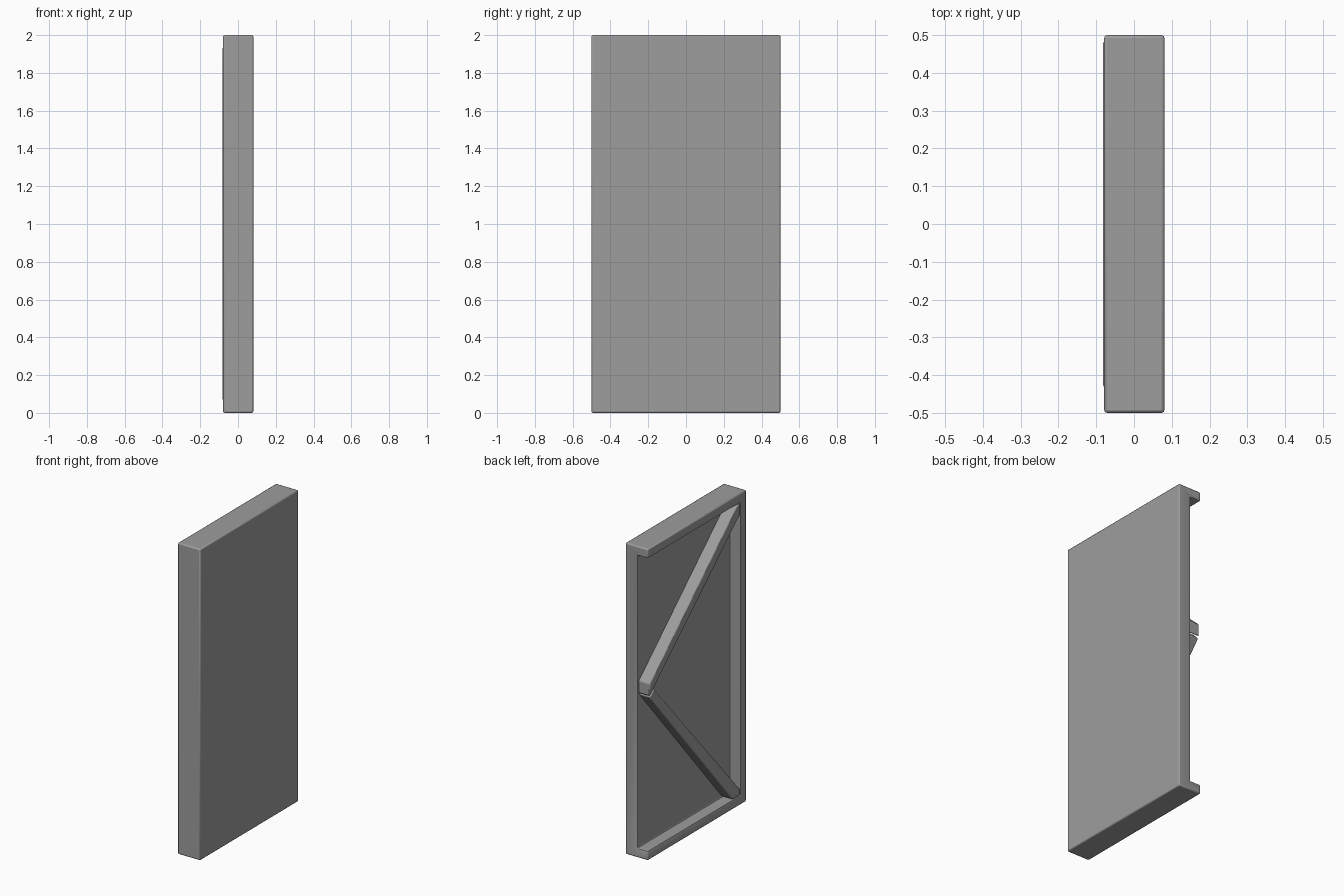
import bpy, bmesh

if "Cube" in bpy.data.objects:
    bpy.data.objects.remove(bpy.data.objects["Cube"])

grey = bpy.data.materials.new("plain grey")
grey.diffuse_color = (0.34, 0.34, 0.34, 1)
grey.use_nodes = True
grey.node_tree.nodes["Principled BSDF"].inputs["Base Color"].default_value = grey.diffuse_color


def prism(name, outline, x0, x1):
    """Extrude a (y, z) outline along x."""
    bm = bmesh.new()
    face = bm.faces.new([bm.verts.new((x0, y, z)) for y, z in outline])
    new = bmesh.ops.extrude_face_region(bm, geom=[face])["geom"]
    bmesh.ops.translate(bm, vec=(x1 - x0, 0, 0),
                        verts=[v for v in new if isinstance(v, bmesh.types.BMVert)])
    bmesh.ops.recalc_face_normals(bm, faces=bm.faces)
    mesh = bpy.data.meshes.new(name)
    bm.to_mesh(mesh)
    bm.free()
    mesh.materials.append(grey)
    ob = bpy.data.objects.new(name, mesh)
    bpy.context.collection.objects.link(ob)
    return ob


def soften(ob, width):
    bevel = ob.modifiers.new("soft edges", 'BEVEL')
    bevel.width = width
    bevel.segments = 2
    bevel.limit_method = 'ANGLE'
    bpy.context.view_layer.objects.active = ob
    ob.select_set(True)
    bpy.ops.object.shade_smooth_by_angle()
    ob.select_set(False)


RAIL = 0.06          # width of the raised border
BACK, FACE = -0.079, 0.081
RECESS = -0.005      # floor of the recess

# Panel with a raised border on three sides, open on the +y side
panel = prism("panel", [(-.5, 0), (.5, 0), (.5, 2), (-.5, 2)], BACK, FACE)
cutter = prism("recess_cutter",
               [(-.5 + RAIL, RAIL), (.6, RAIL), (.6, 2 - RAIL), (-.5 + RAIL, 2 - RAIL)],
               -0.2, RECESS)
cutter.hide_render = True
cutter.hide_viewport = True
cut = panel.modifiers.new("recess", 'BOOLEAN')
cut.operation = 'DIFFERENCE'
cut.solver = 'EXACT'
cut.object = cutter
soften(panel, 0.008)

# Two diagonal braces meeting near the open edge
upper = prism("upper_brace",
              [(.485, 1.05), (.485, 1.13), (-.40, 1.935), (-.432, 1.935), (-.432, 1.865)],
              -0.082, 0.01)
lower = prism("lower_brace",
              [(.48, 1.04), (.44, 1.08), (-.432, .105), (-.432, .065), (-.36, .065)],
              -0.081, 0.01)
for brace in (upper, lower):
    soften(brace, 0.007)
